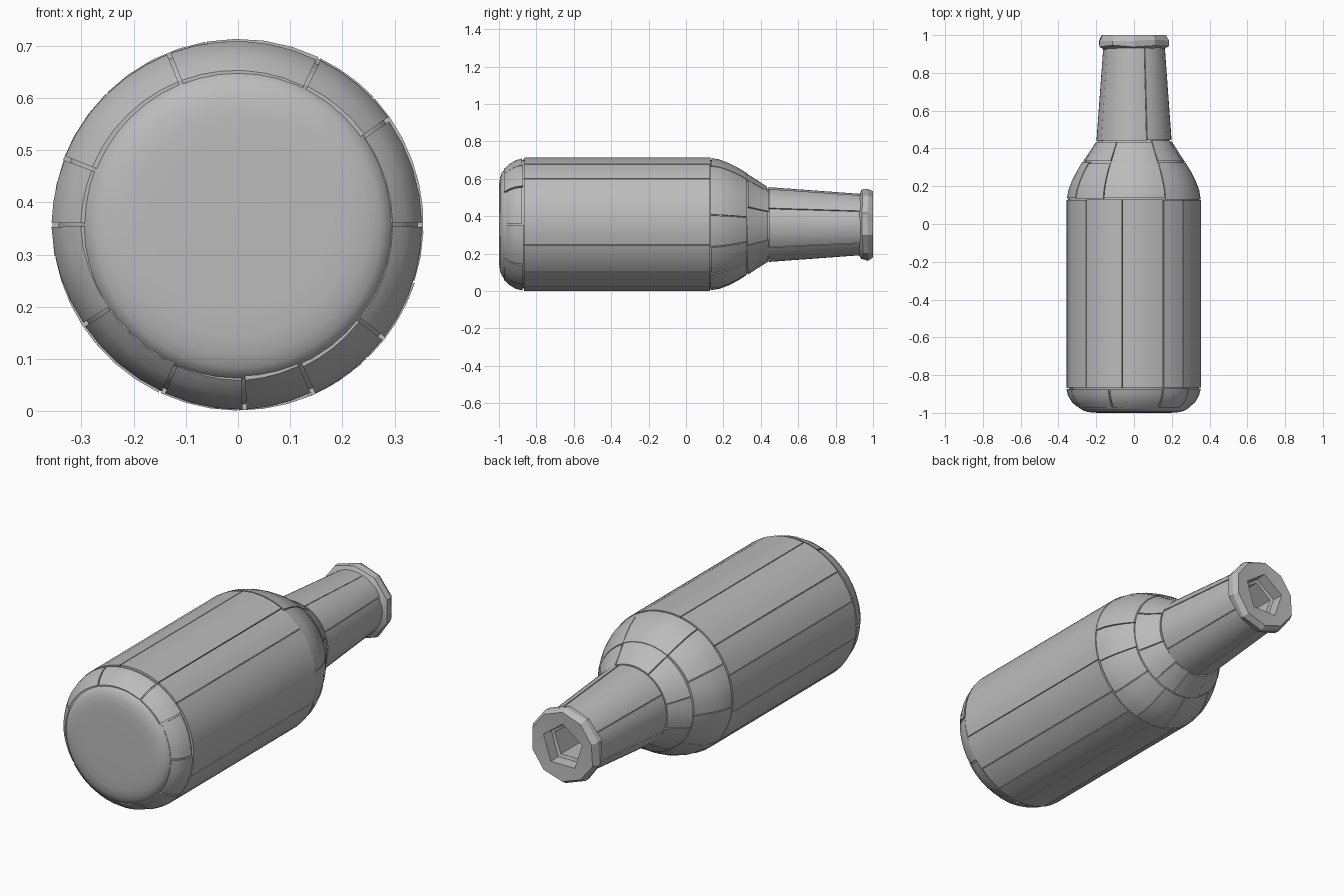
import bpy, bmesh, math, random
from math import cos, sin, radians, pi

if "Cube" in bpy.data.objects:
    bpy.data.objects.remove(bpy.data.objects["Cube"])

random.seed(7)
RADIUS = 0.357

grey = bpy.data.materials.new("plain_grey")
grey.use_nodes = True
colour = (0.5, 0.5, 0.5, 1)
grey.diffuse_color = colour
grey.node_tree.nodes["Principled BSDF"].inputs["Base Color"].default_value = colour


def point(y, r, a):
    """Place a point around the bottle's lying axis, angle in degrees."""
    return (r * cos(radians(a)), y, RADIUS + r * sin(radians(a)))


def finish(bm, name, smooth=30):
    bmesh.ops.recalc_face_normals(bm, faces=bm.faces)
    mesh = bpy.data.meshes.new(name)
    bm.to_mesh(mesh)
    bm.free()
    mesh.materials.append(grey)
    ob = bpy.data.objects.new(name, mesh)
    bpy.context.collection.objects.link(ob)
    bpy.ops.object.select_all(action="DESELECT")
    ob.select_set(True)
    bpy.context.view_layer.objects.active = ob
    bpy.ops.object.shade_smooth_by_angle(angle=radians(smooth))
    return ob


def skin(bm, rows, closed):
    for low, high in zip(rows, rows[1:]):
        n = len(low)
        for i in range(n if closed else n - 1):
            j = (i + 1) % n
            bm.faces.new((low[i], low[j], high[j], high[i]))


def lathe(name, profile, sides=48, caps=False, smooth=30):
    bm = bmesh.new()
    rows = [[bm.verts.new(point(y, r, 360 * i / sides)) for i in range(sides)]
            for y, r in profile]
    skin(bm, rows, True)
    if caps:
        bm.faces.new(rows[0])
        bm.faces.new(rows[-1])
    return finish(bm, name, smooth)


def shell_panels(name, profile, seams, gap, wobble, thickness=0.02):
    """A band of curved plates split at the seam angles, slightly uneven."""
    bm = bmesh.new()
    seams = sorted(seams)
    for start, end in zip(seams, seams[1:] + [seams[0] + 360]):
        half = math.degrees(gap / max(r for _, r in profile)) / 2
        steps = max(2, round((end - start) / 8))
        lift = [random.uniform(-wobble, wobble * 0.3) for _ in range(2)]
        trim = [random.uniform(-1, 1) * wobble for _ in range(2)]
        rows, inner = [], []
        for k, (y, r) in enumerate(profile):
            if k in (0, len(profile) - 1):
                y += trim[0] if k == 0 else trim[1]
            outer_row, inner_row = [], []
            for i in range(steps + 1):
                t = i / steps
                a = start + half + (end - start - 2 * half) * t
                rr = r + lift[0] * (1 - t) + lift[1] * t
                outer_row.append(bm.verts.new(point(y, rr, a)))
                inner_row.append(bm.verts.new(point(y, rr - thickness, a)))
            rows.append(outer_row)
            inner.append(inner_row)
        skin(bm, rows, False)
        # side walls of the plate
        rim = lambda g: (g[0] + [row[-1] for row in g[1:]] + g[-1][-2::-1]
                         + [row[0] for row in g[-2:0:-1]])
        skin(bm, [rim(rows), rim(inner)], True)
    return finish(bm, name)


# Profiles run along the bottle as (y, radius)
rim_profile = [(-0.968, 0.300), (-0.945, 0.326), (-0.91, 0.347), (-0.872, 0.356)]
body_profile = [(-0.866, RADIUS), (0.128, RADIUS)]
shoulder_low = [(0.134, 0.356), (0.18, 0.348), (0.23, 0.329), (0.28, 0.303), (0.325, 0.275)]
shoulder_high = [(0.33, 0.272), (0.38, 0.238), (0.437, 0.203)]
neck_profile = [(0.442, 0.201), (0.935, 0.165)]

# Inner core closes the seams between the plates
core = ([(-0.965, 0.285)] + [(y, r - 0.013) for y, r in
        rim_profile[1:] + body_profile + shoulder_low + shoulder_high + neck_profile])
lathe("inner_core", core)

# Softly domed base
lathe("base_disc", [(-0.955, 0.298), (-0.972, 0.292), (-0.985, 0.274), (-0.994, 0.250),
                    (-0.999, 0.215), (-1.0, 0.16), (-1.0, 0.02)], caps=True, smooth=60)

# Plates of each section
shell_panels("base_rim", rim_profile,
             [0, 35, 64, 112, 159, 180, 213, 246, 272, 294, 322], 0.008, 0.006)
shell_panels("body_staves", body_profile,
             [-90, -67, -46, -18, 43, 64, 100, 135, 160, 190, 220, 245], 0.004, 0.002)
shell_panels("lower_shoulder", shoulder_low,
             [-75, -48, -20, 8, 62, 117, 150, 185, 222, 258], 0.005, 0.004)
shell_panels("upper_shoulder", shoulder_high,
             [-60, -25, 20, 62, 117, 165, 200, 240, 275], 0.005, 0.004)
shell_panels("neck", neck_profile, [-38, 25, 70, 150, 205, 262], 0.004, 0.003)

# Faceted lip with a five sided mouth running into the neck
SIDES = 10
bm = bmesh.new()
rows = []
for y, r in [(0.925, 0.160), (0.942, 0.190), (0.972, 0.192), (1.0, 0.178)]:
    rows.append([bm.verts.new(point(y + (0 if y == 1 else random.uniform(-0.006, 0.006)),
                                    r + random.uniform(-0.005, 0.004), 36 * i + 18))
                 for i in range(SIDES)])
for y, r in [(0.996, 0.115), (0.94, 0.11), (0.935, 0.092), (0.5, 0.1)]:
    rows.append([bm.verts.new(point(y, r * (cos(pi / 5) if i % 2 else 1), 36 * i + 18))
                 for i in range(SIDES)])
skin(bm, rows, True)
bm.faces.new(rows[-1])
finish(bm, "lip_and_mouth", 25)
